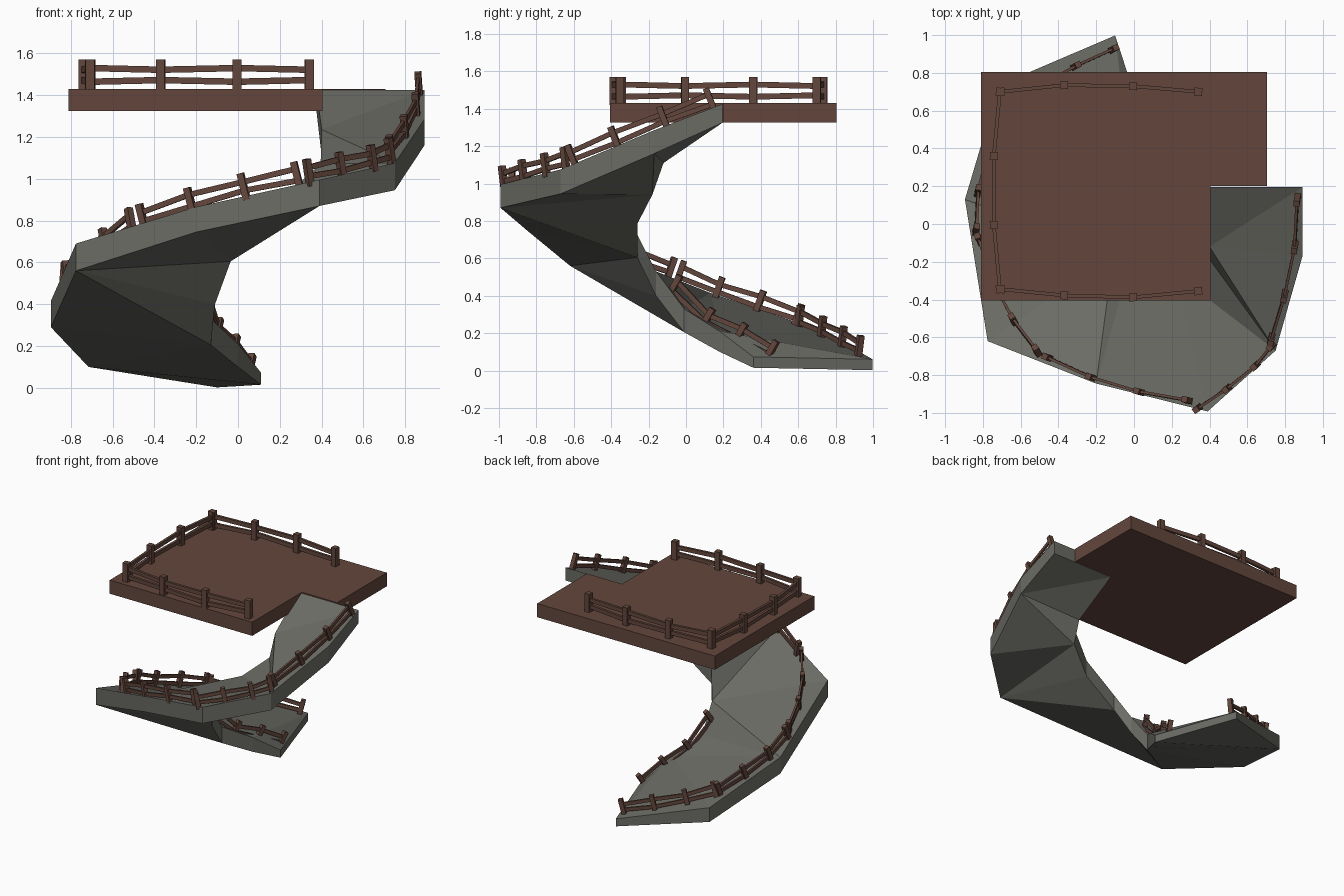
import bpy, bmesh
from mathutils import Vector, Matrix
from mathutils.bvhtree import BVHTree

if "Cube" in bpy.data.objects:
    bpy.data.objects.remove(bpy.data.objects["Cube"])


def material(name, rgb):
    m = bpy.data.materials.new(name)
    m.diffuse_color = (*rgb, 1)
    m.use_nodes = True
    m.node_tree.nodes["Principled BSDF"].inputs["Base Color"].default_value = m.diffuse_color
    return m


stone = material("grey_stone", (0.145, 0.148, 0.128))
wood = material("brown_wood", (0.125, 0.062, 0.046))


def add_object(name, bm, mat):
    bmesh.ops.recalc_face_normals(bm, faces=bm.faces)
    me = bpy.data.meshes.new(name)
    bm.to_mesh(me)
    bm.free()
    me.materials.append(mat)
    ob = bpy.data.objects.new(name, me)
    bpy.context.collection.objects.link(ob)
    return ob


# Spiral ramp: outer and inner underside edges, swept as four-sided sections
outer = [(-.10, .998, .002), (-.715, .735, .10), (-.895, .13, .29),
         (-.775, -.62, .56), (-.20, -.845, .745), (.39, -.992, .87),
         (.75, -.67, .945), (.892, -.17, 1.16), (.892, .195, 1.325)]
inner = [(.11, .36, .015), (.0, .18, .10), (-.13, -.01, .205),
         (-.11, -.16, .40), (-.035, -.26, .605), (.215, -.26, .785),
         (.395, -.18, .94), (.40, -.12, 1.11), (.375, .195, 1.325)]
thick = [.058, .11, .125, .13, .12, .125, .13, .125, .1]
bm = bmesh.new()
rings = []
for o, i, t in zip(outer, inner, thick):
    up = Vector((0, 0, t))
    o, i = Vector(o), Vector(i)
    rings.append([bm.verts.new(p) for p in (o, o + up, i + up, i)])
for s, (a, b) in enumerate(zip(rings, rings[1:])):
    for k in range(4):
        n = (k + 1) % 4
        if k % 2 == 0:                       # side walls
            bm.faces.new((a[k], a[n], b[n], b[k]))
        elif (s % 2 == 0) == (k == 3):       # top and underside, folded on a diagonal
            bm.faces.new((a[k], a[n], b[n]) if k == 3 else (a[k], a[n], b[k]))
            bm.faces.new((a[k], b[n], b[k]) if k == 3 else (a[n], b[n], b[k]))
        else:
            bm.faces.new((a[k], a[n], b[k]) if k == 3 else (a[k], a[n], b[n]))
            bm.faces.new((a[n], b[n], b[k]) if k == 3 else (a[k], b[n], b[k]))
bm.faces.new(rings[0])
bm.faces.new(rings[-1][::-1])
bmesh.ops.recalc_face_normals(bm, faces=bm.faces)
ramp_tree = BVHTree.FromBMesh(bm)
add_object("spiral_ramp", bm, stone)

# L-shaped deck
bm = bmesh.new()
outline = [(-.81, -.405), (.405, -.405), (.405, .2), (.705, .2), (.705, .805), (-.81, .805)]
base = bm.faces.new([bm.verts.new((x, y, 1.325)) for x, y in outline])
ext = bmesh.ops.extrude_face_region(bm, geom=[base], use_keep_orig=True)
bmesh.ops.translate(bm, vec=(0, 0, .105),
                    verts=[v for v in ext["geom"] if isinstance(v, bmesh.types.BMVert)])
add_object("deck", bm, wood)


def box(bm, centre, along, up, size):
    """Box with its x axis along the fence and z axis roughly up."""
    x = along.normalized()
    y = up.cross(x).normalized()
    z = x.cross(y)
    rot = Matrix((x, y, z)).transposed().to_4x4()
    bmesh.ops.create_cube(bm, size=1, matrix=Matrix.Translation(centre) @ rot @ Matrix.Diagonal((*size, 1)))


def ramp_height(x, y):
    hit = ramp_tree.ray_cast(Vector((x, y, 3)), Vector((0, 0, -1)))[0]
    if hit is None:
        hit = ramp_tree.find_nearest(Vector((x, y, 1.4)))[0]
    return hit.z


def fence(name, points, deck=False, sink=.008):
    """Four posts joined by two slightly crooked rails."""
    h, w = (.14, .042) if deck else (.12, .032)
    pts = [Vector((x, y, 1.43 if deck else ramp_height(x, y) - sink)) for x, y in points]
    bm = bmesh.new()
    slope = pts[-1] - pts[0]
    side = Vector((0, 0, 1)).cross(slope)
    up = slope.cross(side).normalized()
    for i, p in enumerate(pts):
        along = pts[min(i + 1, len(pts) - 1)] - pts[max(i - 1, 0)]
        along -= up * along.dot(up)
        box(bm, p + up * (h / 2 - .005), along, up, (w, w, h + .01))
    for i, (a, b) in enumerate(zip(pts, pts[1:])):
        tilt = .004 if i % 2 else -.004
        for f, s in ((.27, 1), (.68, -1)):
            p = a + up * (h * f + tilt * s)
            q = b + up * (h * f - tilt * s)
            box(bm, (p + q) / 2, q - p, up, ((q - p).length, w * .45, h * .22))
    add_object(name, bm, wood)


# Deck fences
fence("deck_fence_front", [(-.705, -.345), (-.37, -.378), (-.005, -.388), (.34, -.355)], True)
fence("deck_fence_left", [(-.71, -.345), (-.742, -.005), (-.742, .36), (-.71, .70)], True)
fence("deck_fence_back", [(-.705, .70), (-.37, .735), (-.005, .73), (.34, .70)], True)

# Ramp fences, from the top of the ramp to the bottom
fence("ramp_fence_top", [(.868, .15), (.855, -.10), (.80, -.36), (.73, -.59)])
fence("ramp_fence_front_right", [(.735, -.64), (.65, -.745), (.50, -.865), (.345, -.97)])
fence("ramp_fence_front", [(.295, -.937), (.04, -.892), (-.215, -.815), (-.445, -.71)])
fence("ramp_fence_front_left", [(-.505, -.69), (-.63, -.525), (-.74, -.32), (-.81, -.10)])
fence("ramp_fence_left", [(-.84, -.05), (-.83, .155), (-.775, .375), (-.70, .58)])
fence("ramp_fence_bottom", [(-.68, .60), (-.52, .72), (-.32, .83), (-.12, .92)])
fence("ramp_fence_inner", [(-.17, -.09), (-.11, .085), (-.03, .26), (.045, .425)], sink=.05)
